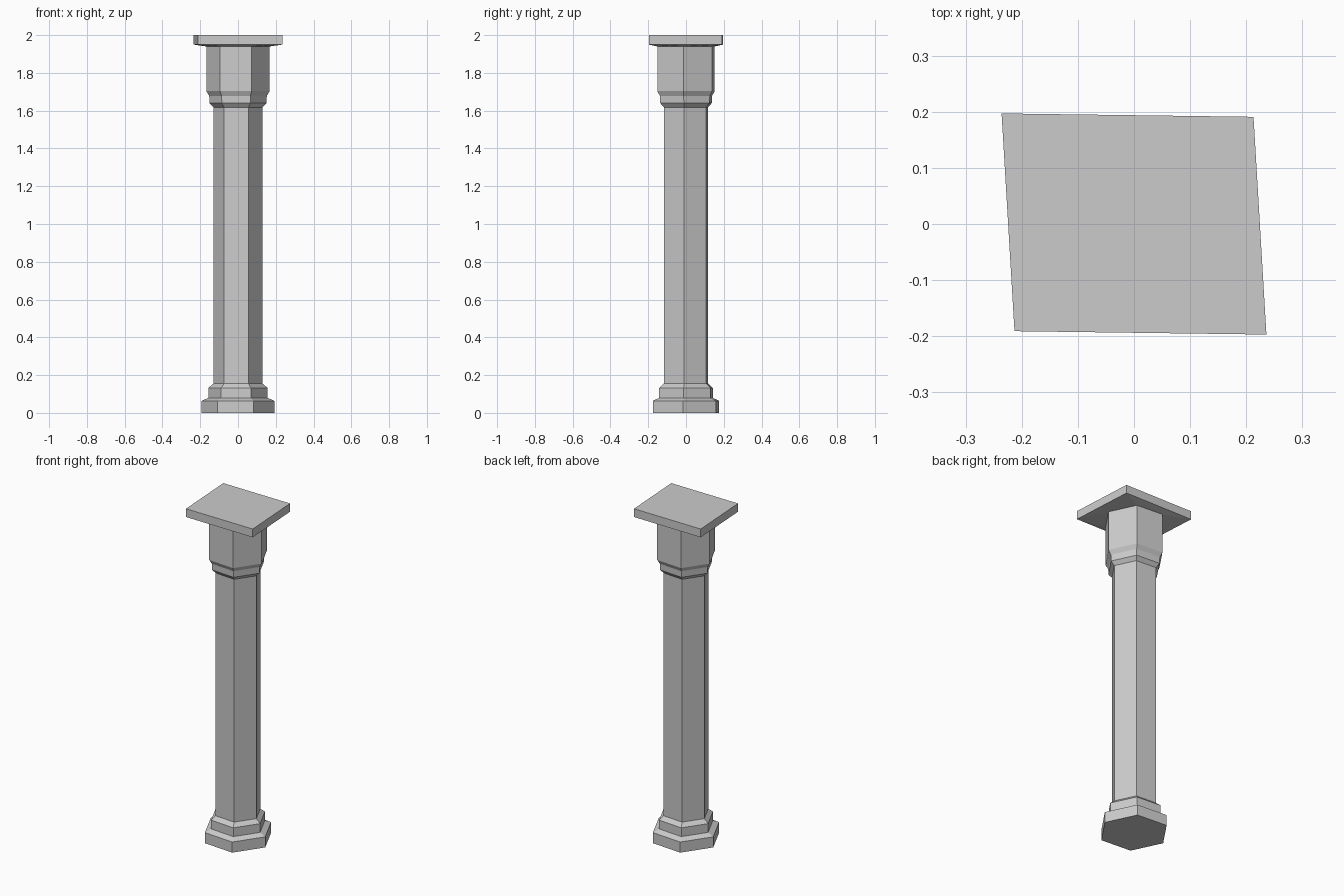
import bpy
import bmesh
from math import cos, sin, radians

cube = bpy.data.objects.get("Cube")
if cube:
    bpy.data.objects.remove(cube, do_unlink=True)

stone = bpy.data.materials.new("grey stone")
stone.use_nodes = True
stone.diffuse_color = (0.6, 0.6, 0.6, 1)
stone.node_tree.nodes["Principled BSDF"].inputs["Base Color"].default_value = (0.6, 0.6, 0.6, 1)

SIDES = 6
TURN = radians(-4.5)


def hexagon(radius, z):
    """Corners of the slightly turned hexagonal section."""
    angles = [TURN + radians(360 / SIDES) * i for i in range(SIDES)]
    return [(radius * cos(a), radius * sin(a), z) for a in angles]


def finish(bm, name):
    bmesh.ops.recalc_face_normals(bm, faces=bm.faces)
    mesh = bpy.data.meshes.new(name)
    bm.to_mesh(mesh)
    bm.free()
    mesh.materials.append(stone)
    obj = bpy.data.objects.new(name, mesh)
    bpy.context.collection.objects.link(obj)
    return obj


def hex_part(name, profile):
    """Loft hexagons through a (radius, height) profile and cap both ends."""
    bm = bmesh.new()
    rings = [[bm.verts.new(p) for p in hexagon(r, z)] for r, z in profile]
    for low, high in zip(rings, rings[1:]):
        for i in range(SIDES):
            j = (i + 1) % SIDES
            bm.faces.new((low[i], low[j], high[j], high[i]))
    bm.faces.new(rings[0])
    bm.faces.new(rings[-1])
    return finish(bm, name)


# Stepped foot, plain shaft and flared head
hex_part("base", [(0.193, 0), (0.193, 0.064), (0.157, 0.08), (0.157, 0.133), (0.13, 0.155)])
hex_part("shaft", [(0.13, 0.155), (0.13, 1.618)])
hex_part("capital", [(0.13, 1.618), (0.151, 1.64), (0.153, 1.678), (0.168, 1.703), (0.168, 1.94)])

# Skewed slab whose underside slopes gently down to the capital
corners = [(-0.236, 0.197), (0.213, 0.191), (0.236, -0.197), (-0.213, -0.191)]
bm = bmesh.new()
points = hexagon(0.168, 1.94) + [(x, y, z) for z in (1.95, 2.0) for x, y in corners]
for p in points:
    bm.verts.new(p)
bmesh.ops.convex_hull(bm, input=bm.verts)
bmesh.ops.dissolve_limit(bm, angle_limit=radians(0.5), verts=bm.verts, edges=bm.edges)
finish(bm, "top_slab")
